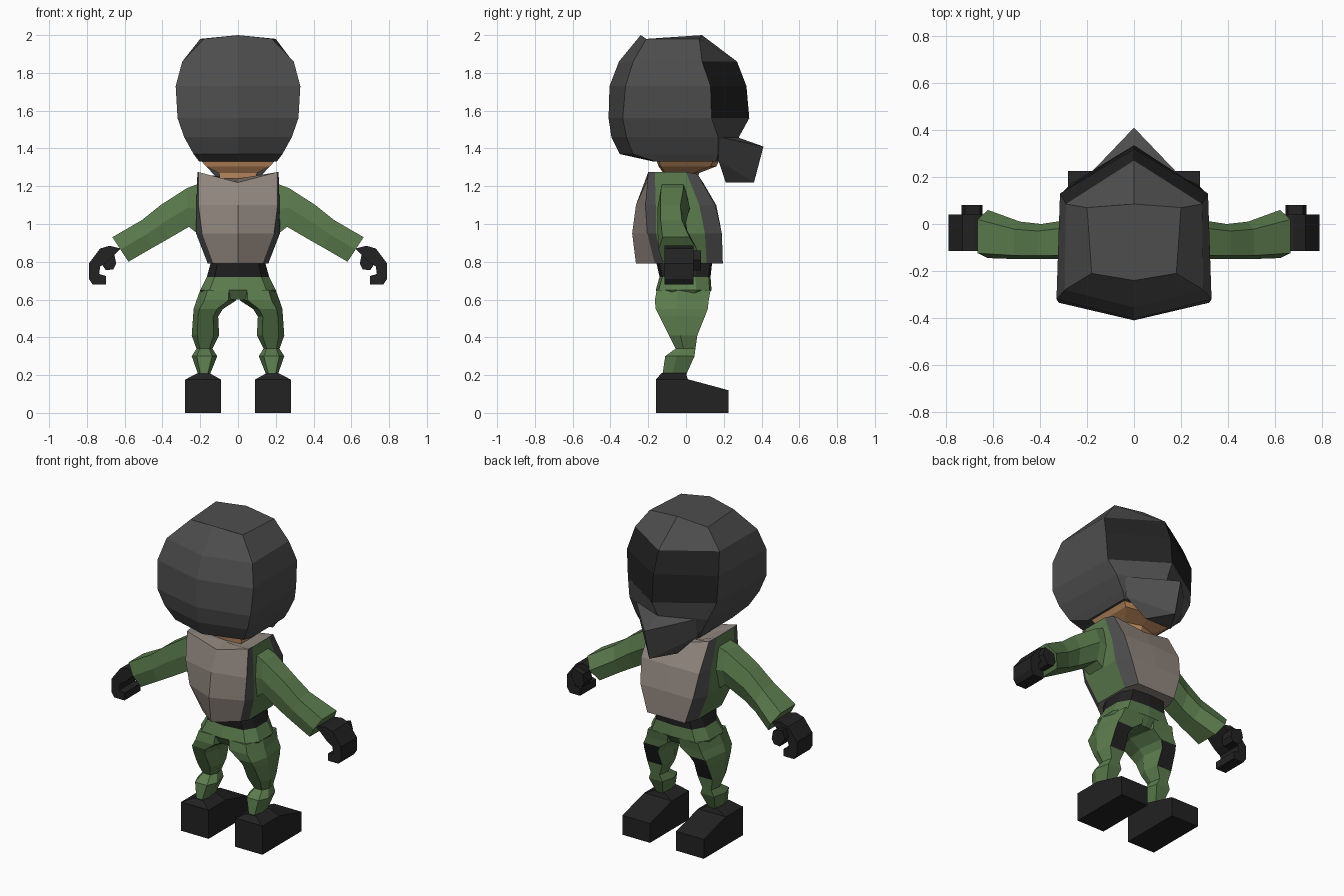
import bpy, bmesh

cube = bpy.data.objects.get("Cube")
if cube:
    bpy.data.objects.remove(cube, do_unlink=True)


def material(name, r, g, b):
    m = bpy.data.materials.new(name)
    m.use_nodes = True
    m.diffuse_color = (r, g, b, 1)
    bsdf = m.node_tree.nodes["Principled BSDF"]
    bsdf.inputs["Base Color"].default_value = (r, g, b, 1)
    bsdf.inputs["Roughness"].default_value = 0.9
    return m


GREY = material("helmet grey", 0.075, 0.075, 0.075)
BLACK = material("black", 0.016, 0.016, 0.016)
GREEN = material("suit green", 0.105, 0.2, 0.075)
TAN = material("vest tan", 0.29, 0.245, 0.215)
SKIN = material("skin", 0.55, 0.27, 0.12)


def finish(name, bm, mats):
    bmesh.ops.recalc_face_normals(bm, faces=bm.faces)
    me = bpy.data.meshes.new(name)
    bm.to_mesh(me)
    bm.free()
    for m in mats:
        me.materials.append(m)
    ob = bpy.data.objects.new(name, me)
    bpy.context.collection.objects.link(ob)
    return ob


def loft(name, rings, mats, rule=lambda row, col: 0, cap=0):
    """Skin closed rings of points; rule picks the material of each face."""
    bm = bmesh.new()
    vs = [[bm.verts.new(p) for p in r] for r in rings]
    n = len(vs[0])
    for row in range(len(vs) - 1):
        for c in range(n):
            d = (c + 1) % n
            f = bm.faces.new((vs[row][c], vs[row][d], vs[row + 1][d], vs[row + 1][c]))
            f.material_index = rule(row, c)
    for end in (vs[0], vs[-1]):
        bm.faces.new(end).material_index = cap
    return finish(name, bm, mats)


def mirrored(half):
    """Half ring from back centre to front centre, completed across x = 0."""
    return half + [(-x, y, z) for x, y, z in reversed(half[1:-1])]


def prism(name, outline, axis, a, b, mat, s=1):
    """Extrude an outline along x or y."""
    if axis == "x":
        rings = [[(s * t, u, v) for u, v in outline] for t in (a, b)]
    else:
        rings = [[(s * u, t, v) for u, v in outline] for t in (a, b)]
    return loft(name, rings, [mat])


# Helmet: z, back corner x/y, back centre y, front corner x/y, front centre y
helmet = [
    (1.99, 0.18, -0.21, -0.24, 0.20, 0.07, 0.085),
    (1.86, 0.295, -0.28, -0.355, 0.29, 0.085, 0.27),
    (1.73, 0.33, -0.32, -0.405, 0.315, 0.13, 0.32),
    (1.56, 0.32, -0.335, -0.41, 0.305, 0.135, 0.335),
    (1.46, 0.285, -0.315, -0.395, 0.27, 0.17, 0.28),
    (1.37, 0.235, -0.28, -0.35, 0.225, 0.17, 0.22),
    (1.33, 0.205, -0.16, -0.17, 0.205, 0.16, 0.19),
]
rings = []
for z, xb, yb, yb0, xf, yf, yf0 in helmet:
    lift = 0.01 if z > 1.9 else 0
    rings.append(mirrored([(0, yb0, z + lift), (xb, yb, z - lift),
                           (xf, yf, z - lift), (0, yf0, z + lift)]))
# visor is the front faces of the two middle bands
loft("helmet", rings, [GREY, BLACK], lambda r, c: int(r in (1, 2) and c in (2, 3)))

# Face underside and neck
neck = [(1.335, 0.195, -0.155, 0.175), (1.305, 0.17, -0.145, 0.16),
        (1.27, 0.10, -0.12, 0.07), (1.20, 0.09, -0.11, 0.05)]
loft("neck", [mirrored([(0, b, z), (x, b + 0.01, z), (x, f - 0.03, z), (0, f, z)])
              for z, x, b, f in neck], [SKIN])

# Pointed breathing mask
bm = bmesh.new()
pts = [(0, 0.27, 1.46), (0, 0.41, 1.41), (0, 0.36, 1.22)]
for s in (1, -1):
    pts += [(s * 0.22, 0.18, 1.46), (s * 0.20, 0.17, 1.34), (s * 0.09, 0.21, 1.22)]
for p in pts:
    bm.verts.new(p)
bmesh.ops.convex_hull(bm, input=bm.verts)
finish("mask", bm, [GREY])


# Vest: columns run tan back, grey strip, green side, grey strip, tan front
def level(z, pairs):
    return [(x, y, z) for x, y in pairs]


vest = [
    level(1.24, [(0, -0.13), (0.10, -0.13), (0.12, -0.10), (0.12, 0.0), (0.10, 0.04), (0, 0.05)]),
    [(0, -0.21, 1.22), (0.21, -0.2, 1.275), (0.215, -0.165, 1.275),
     (0.215, 0.0, 1.275), (0.20, 0.06, 1.265), (0, 0.09, 1.22)],
    level(1.10, [(0, -0.265), (0.21, -0.215), (0.22, -0.16), (0.22, 0.07), (0.20, 0.155), (0, 0.16)]),
    level(0.95, [(0, -0.285), (0.19, -0.205), (0.222, -0.16), (0.22, 0.10), (0.18, 0.19), (0, 0.19)]),
    level(0.79, [(0, -0.265), (0.13, -0.165), (0.16, -0.12), (0.16, 0.11), (0.13, 0.195), (0, 0.195)]),
]
STRIPS = [0, 1, 2, 1, 0, 0, 1, 2, 1, 0]
loft("vest", [mirrored(r) for r in vest], [TAN, GREY, GREEN],
     lambda r, c: 0 if r == 0 else STRIPS[c])

# Belt and pelvis
belt = [(0.81, 0.14, -0.16, 0.14), (0.72, 0.165, -0.14, 0.13)]
pelvis = [(0.72, 0.165, -0.14, 0.13), (0.65, 0.20, -0.16, 0.135), (0.60, 0.17, -0.13, 0.10)]
for name, rows, mat in (("belt", belt, BLACK), ("pelvis", pelvis, GREEN)):
    loft(name, [mirrored([(0, b, z), (x * 0.75, b + 0.015, z), (x, b + 0.08, z),
                          (x, f - 0.08, z), (x * 0.75, f - 0.01, z), (0, f, z)])
                for z, x, b, f in rows], [mat])

# Legs: z, inner x, outer x, back y, front y
leg = [
    (0.65, 0.01, 0.20, -0.155, 0.13), (0.595, 0.01, 0.22, -0.165, 0.12),
    (0.55, 0.08, 0.235, -0.16, 0.115), (0.51, 0.105, 0.238, -0.14, 0.10),
    (0.41, 0.10, 0.245, -0.09, 0.06), (0.34, 0.135, 0.22, -0.055, 0.05),
    (0.30, 0.11, 0.245, -0.11, 0.045), (0.20, 0.15, 0.21, -0.125, 0.0),
]
# Arms: top x/z, bottom x/z, y range
arm = [
    (0.19, 1.22, 0.19, 0.93, -0.14, 0.02), (0.27, 1.19, 0.26, 0.985, -0.15, 0.02),
    (0.41, 1.10, 0.38, 0.915, -0.15, 0.0), (0.51, 1.02, 0.46, 0.87, -0.15, 0.01),
    (0.665, 0.93, 0.58, 0.80, -0.145, 0.06),
]
boot = [(-0.16, 0), (-0.16, 0.178), (0.01, 0.178), (0.225, 0.12), (0.225, 0)]
palm = [(0.62, 0.87), (0.68, 0.885), (0.73, 0.87), (0.79, 0.79), (0.79, 0.71),
        (0.77, 0.68), (0.70, 0.68), (0.70, 0.725), (0.735, 0.735), (0.73, 0.775), (0.69, 0.80)]
thumb = [(0.655, 0.84), (0.72, 0.86), (0.735, 0.81), (0.70, 0.755), (0.66, 0.76), (0.645, 0.79)]

for side, s in (("left", 1), ("right", -1)):
    rings = []
    for z, xi, xo, b, f in leg:
        m, h, w = (xi + xo) / 2, (xo - xi) / 2, f - b
        rings.append([(s * (m + h * u), b + w * v, z) for u, v in
                      ((-0.6, 0), (0.6, 0), (1, 0.4), (0.7, 1), (-0.7, 1), (-1, 0.4))])
    # black knee pad on the front face
    loft(side + "_leg", rings, [GREEN, BLACK], lambda r, c: int(r in (2, 3) and c == 3))

    rings = []
    for xt, zt, xb, zb, y0, y1 in arm:
        w, xm, zm = y1 - y0, (xt + xb) / 2, (zt + zb) / 2
        rings.append([(s * xt, y0 + 0.1 * w, zt), (s * xt, y1 - 0.2 * w, zt),
                      (s * xm, y1, zm), (s * xb, y1 - 0.2 * w, zb),
                      (s * xb, y0 + 0.1 * w, zb), (s * xm, y0, zm)])
    loft(side + "_sleeve", rings, [GREEN])

    prism(side + "_boot", boot, "x", 0.09, 0.28, BLACK, s)
    loft(side + "_boot_collar",
         [[(s * x0, y0, z), (s * x1, y0, z), (s * x1, y1, z), (s * x0, y1, z)]
          for z, x0, x1, y0, y1 in ((0.176, 0.09, 0.28, -0.16, 0.01),
                                    (0.21, 0.15, 0.215, -0.13, 0.0))], [BLACK])
    prism(side + "_glove", palm, "y", -0.115, 0.04, BLACK, s)
    prism(side + "_thumb", thumb, "y", 0.0, 0.08, BLACK, s)
